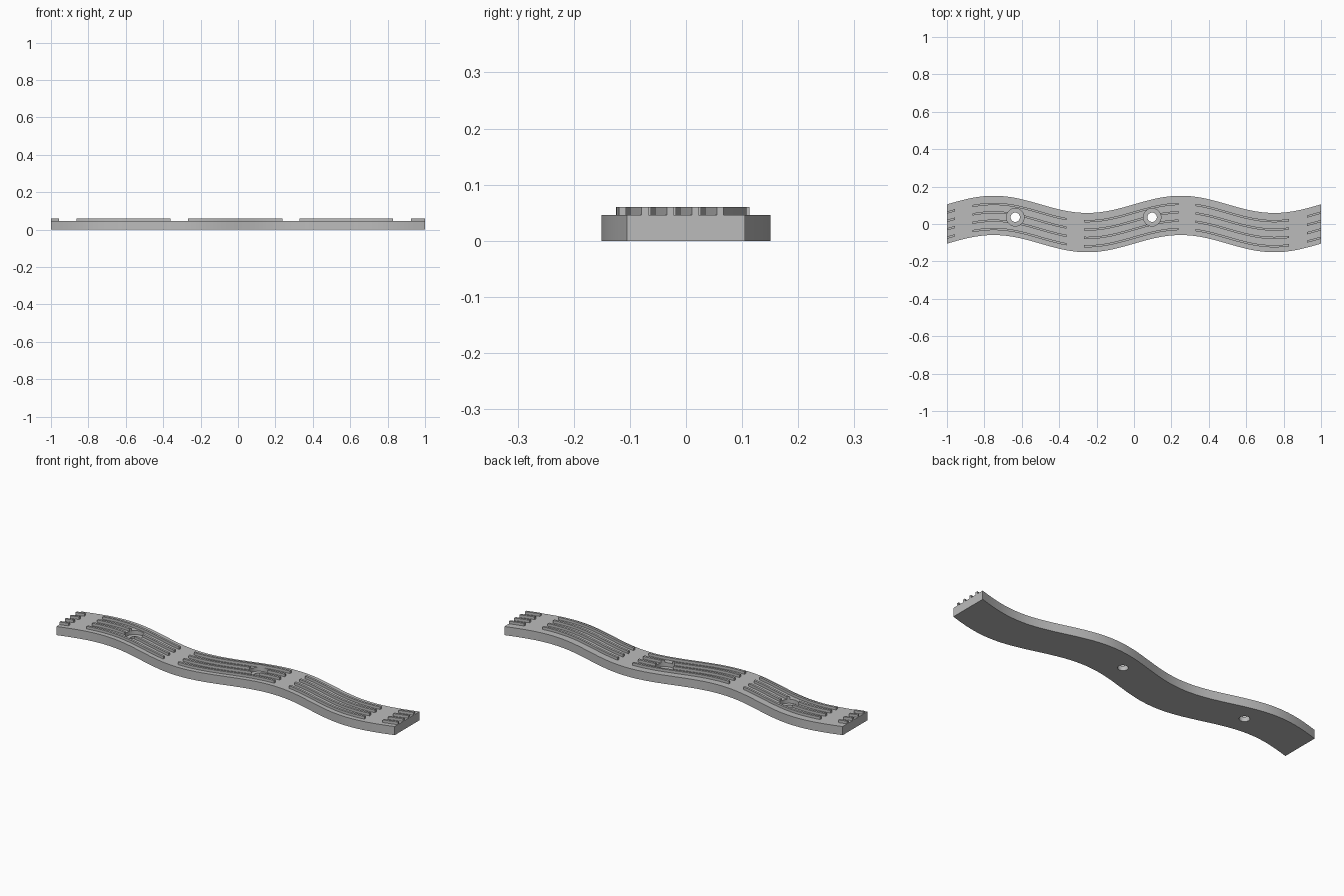
import bpy, bmesh, math

if "Cube" in bpy.data.objects:
    bpy.data.objects.remove(bpy.data.objects["Cube"])

THICK, TOP = 0.046, 0.06          # plate thickness, rib top height
AMP, HALF = 0.046, 0.105          # wave amplitude, plate half width

grey = bpy.data.materials.new("plain_grey")
grey.use_nodes = True
grey.diffuse_color = (0.5, 0.5, 0.5, 1)
grey.node_tree.nodes["Principled BSDF"].inputs["Base Color"].default_value = (0.5, 0.5, 0.5, 1)


def wave(x):
    return AMP * math.sin(2 * math.pi * (x + 1))


def add_strip(bm, x0, x1, y0, y1, z0, z1):
    """Closed strip with a rectangular section that follows the wave."""
    n = max(3, round((x1 - x0) / 0.02))
    rings = []
    for i in range(n + 1):
        x = x0 + (x1 - x0) * i / n
        w = wave(x)
        rings.append([bm.verts.new((x, w + y, z))
                      for y, z in ((y0, z0), (y1, z0), (y1, z1), (y0, z1))])
    for a, b in zip(rings, rings[1:]):
        for k in range(4):
            m = (k + 1) % 4
            bm.faces.new((a[k], a[m], b[m], b[k]))
    bm.faces.new(rings[0])
    bm.faces.new(rings[-1])


def finish(bm, name):
    bmesh.ops.recalc_face_normals(bm, faces=bm.faces)
    mesh = bpy.data.meshes.new(name)
    bm.to_mesh(mesh)
    bm.free()
    mesh.materials.append(grey)
    ob = bpy.data.objects.new(name, mesh)
    bpy.context.collection.objects.link(ob)
    return ob


# Wavy base plate
bm = bmesh.new()
add_strip(bm, -1, 1, -HALF, HALF, 0, THICK)
parts = [finish(bm, "wavy_plate")]

# Four parallel grip ribs in each section
sections = {"end_ribs_right": (-1, -0.956), "ribs_right": (-0.864, -0.362),
            "ribs_middle": (-0.268, 0.237), "ribs_left": (0.329, 0.83),
            "end_ribs_left": (0.925, 1)}
for name, (x0, x1) in sections.items():
    bm = bmesh.new()
    for i in range(4):
        y = -0.073 + i * 0.0447
        add_strip(bm, x0, x1, y - 0.006, y + 0.006, THICK, TOP)
    parts.append(finish(bm, name))


# Screw holes: a narrow through hole below a wider recess
def cutter(x, radius, z0, z1):
    bpy.ops.mesh.primitive_cylinder_add(vertices=48, radius=radius, depth=z1 - z0,
                                        location=(x, 0.036, (z0 + z1) / 2))
    ob = bpy.context.object
    ob.name = "hole_cutter"
    ob.hide_render = True
    ob.data.materials.append(grey)
    return ob


cutters = []
for x in (-0.635, 0.097):
    cutters += [cutter(x, 0.025, -0.05, 0.1), cutter(x, 0.047, 0.025, 0.11)]

for ob in parts:
    bpy.ops.object.select_all(action='DESELECT')
    bpy.context.view_layer.objects.active = ob
    ob.select_set(True)
    if ob.name in ("wavy_plate", "ribs_right", "ribs_middle"):
        for c in cutters:
            mod = ob.modifiers.new("hole", 'BOOLEAN')
            mod.operation = 'DIFFERENCE'
            mod.solver = 'EXACT'
            mod.object = c
            bpy.ops.object.modifier_apply(modifier=mod.name)
    bpy.ops.object.shade_smooth_by_angle(angle=math.radians(30))

for c in cutters:
    bpy.data.objects.remove(c)
